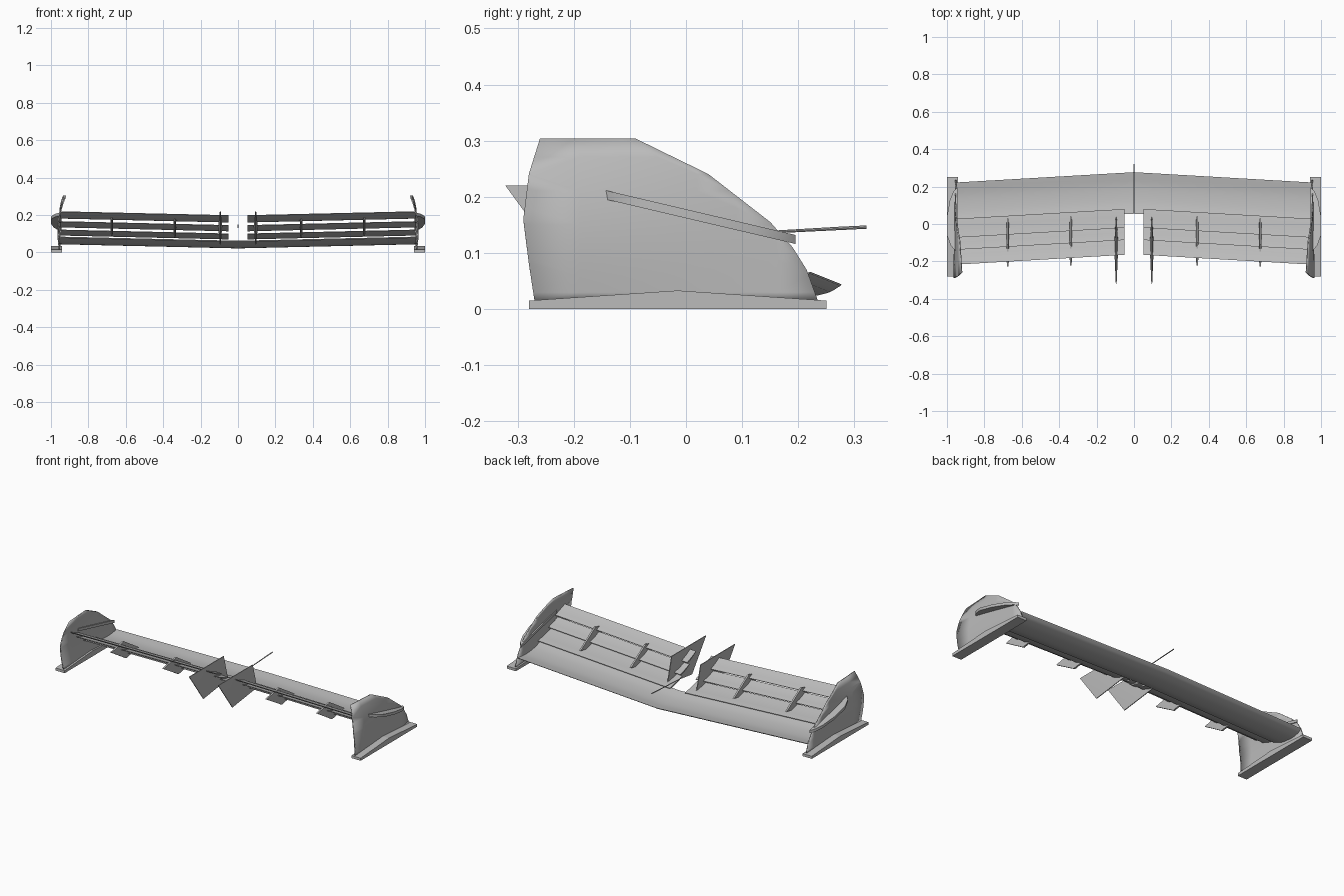
import bpy, bmesh, math
from mathutils import Vector

cube = bpy.data.objects.get("Cube")
if cube:
    bpy.data.objects.remove(cube, do_unlink=True)

grey = bpy.data.materials.new("light_grey")
grey.use_nodes = True
colour = (0.5, 0.5, 0.5, 1)
grey.diffuse_color = colour
grey.node_tree.nodes["Principled BSDF"].inputs["Base Color"].default_value = colour


def finish(name, bm, smooth=True):
    bmesh.ops.recalc_face_normals(bm, faces=bm.faces)
    mesh = bpy.data.meshes.new(name)
    bm.to_mesh(mesh)
    bm.free()
    mesh.materials.append(grey)
    ob = bpy.data.objects.new(name, mesh)
    bpy.context.collection.objects.link(ob)
    bpy.ops.object.select_all(action='DESELECT')
    ob.select_set(True)
    bpy.context.view_layer.objects.active = ob
    if smooth:
        bpy.ops.object.shade_smooth_by_angle(angle=math.radians(30))
    return ob


def loft(name, rings, smooth=True):
    """Skin equal-length closed rings and cap both ends."""
    bm = bmesh.new()
    rows = [[bm.verts.new(p) for p in ring] for ring in rings]
    n = len(rows[0])
    for a, b in zip(rows, rows[1:]):
        for i in range(n):
            j = (i + 1) % n
            bm.faces.new((a[i], a[j], b[j], b[i]))
    bm.faces.new(rows[0])
    bm.faces.new(rows[-1])
    return finish(name, bm, smooth)


def swept(profile, x):
    """Sections sweep back and rise towards the tips."""
    return [(x, y - 0.055 * abs(x) / 0.95, z + 0.022 * abs(x) / 0.95) for y, z in profile]


def curve(points, steps=5):
    """Smooth a short open profile with Catmull-Rom interpolation."""
    p = [Vector(q) for q in points]
    p = [2 * p[0] - p[1]] + p + [2 * p[-1] - p[-2]]
    out = []
    for a, b, c, d in zip(p, p[1:], p[2:], p[3:]):
        for k in range(steps):
            t = k / steps
            out.append(0.5 * (2 * b + (c - a) * t + (2 * a - 5 * b + 4 * c - d) * t ** 2
                              + (3 * b - a - 3 * c + d) * t ** 3))
    return [tuple(q) for q in out] + [tuple(points[-1])]


# Main plane: one cambered section across the full span
upper = curve([(0.277, 0.044), (0.2, 0.036), (0.12, 0.043), (0.055, 0.062)])
lower = curve([(0.055, 0.057), (0.12, 0.031), (0.2, 0.021), (0.25, 0.028), (0.275, 0.041)])
loft("main_plane", [swept(upper + lower, x) for x in (-0.95, 0, 0.95)])


def flap_section(le, te):
    """Thin cambered blade from leading to trailing edge."""
    (y0, z0), (y1, z1) = le, te
    top, bottom = [], []
    for i in range(7):
        t = i / 6
        y, z = y0 + (y1 - y0) * t, z0 + (z1 - z0) * t
        sag = 0.005 * math.sin(math.pi * t)
        half = 0.0015 + 0.004 * math.sqrt(t) * (1 - t) * 2
        top.append((y, z - sag + half))
        bottom.append((y, z - sag - half))
    return top + bottom[::-1]


flaps = {
    "lower_flap": ((0.083, 0.07), (-0.035, 0.098)),
    "middle_flap": ((-0.015, 0.113), (-0.1, 0.143)),
    "upper_flap": ((-0.08, 0.16), (-0.162, 0.196)),
}


def blade(name, x, outline, thick, taper=0.3):
    """Upright plate with a lens-like thickness, fat in the middle."""
    c = sum((Vector(p) for p in outline), Vector((0, 0))) / len(outline)
    bm = bmesh.new()
    mids = [bm.verts.new((x + s * thick / 2, c.x, c.y)) for s in (-1, 1)]
    rims = [[bm.verts.new((x + s * thick * taper / 2, y, z)) for y, z in outline] for s in (-1, 1)]
    n = len(outline)
    for i in range(n):
        j = (i + 1) % n
        for mid, rim in zip(mids, rims):
            bm.faces.new((mid, rim[i], rim[j]))
        bm.faces.new((rims[0][i], rims[0][j], rims[1][j], rims[1][i]))
    return finish(name, bm)


plate_outline = [(-0.27, 0.015), (0.235, 0.015), (0.215, 0.07), (0.19, 0.11), (0.15, 0.155),
                 (0.04, 0.24), (-0.09, 0.303), (-0.26, 0.303), (-0.28, 0.24), (-0.29, 0.16),
                 (-0.28, 0.08)]


def endplate(name, side):
    """Thin plate that bows outwards low down and leans in at the top."""
    bm = bmesh.new()
    bm.faces.new([bm.verts.new((0, y, z)) for y, z in plate_outline])
    for k in range(1, 10):
        bmesh.ops.bisect_plane(bm, geom=bm.verts[:] + bm.edges[:] + bm.faces[:],
                               plane_co=(0, 0, 0.03 * k), plane_no=(0, 0, 1))
    for k in range(6):
        bmesh.ops.bisect_plane(bm, geom=bm.verts[:] + bm.edges[:] + bm.faces[:],
                               plane_co=(0, 0.16 - 0.07 * k, 0), plane_no=(0, 1, 0))
    for v in bm.verts:
        t = (0.24 - v.co.y) / 0.52
        h = v.co.z / 0.3
        v.co.x = side * (0.953 + t * (0.012 * math.sin(math.pi * h) - 0.032 * h ** 3))
    ob = finish(name, bm)
    solid = ob.modifiers.new("thickness", 'SOLIDIFY')
    solid.thickness = 0.007
    solid.offset = 0
    return ob


for side, label in ((1, "left"), (-1, "right")):
    for name, (le, te) in flaps.items():
        section = flap_section(le, te)
        loft(f"{label}_{name}", [swept(section, side * x) for x in (0.05, 0.95)])

    # Inner vertical fin and slot brackets
    blade(f"{label}_inner_fin", side * 0.095,
          [(-0.322, 0.22), (0.0, 0.22), (0.04, 0.07), (-0.19, 0.04)], 0.022, 0.2)
    for i, x in enumerate((0.338, 0.675)):
        dy, dz = -0.01 * i, 0.008 * i
        blade(f"{label}_slot_bracket_{i + 1}", side * x,
              [(0.04 + dy, 0.1 + dz), (-0.1 + dy, 0.188 + dz), (-0.222 + dy / 2, 0.165 + dz),
               (-0.08 + dy, 0.08 + dz)], 0.016, 0.6)

    endplate(f"{label}_endplate", side)

    # Footplate with a shallow ridge
    foot = [(-0.28, 0), (0.25, 0), (0.25, 0.015), (-0.015, 0.033), (-0.28, 0.015)]
    loft(f"{label}_footplate", [[(side * x, y, z) for y, z in foot] for x in (0.94, 1.0)], False)

    # Sloping outer winglet with a rounded outer edge
    plan = [(0.945, 0.195), (0.965, 0.175), (0.985, 0.125), (1.0, 0.04), (1.0, -0.06),
            (0.98, -0.115), (0.955, -0.143), (0.945, -0.143)]
    loft(f"{label}_winglet",
         [[(side * x, y, 0.124 + (0.195 - y) * 0.235 + dz) for x, y in plan]
          for dz in (-0.008, 0.008)])

# Central probe pointing forwards
probe = []
for y, z, r in ((0.058, 0.132, 0.002), (0.27, 0.1435, 0.003), (0.322, 0.146, 0.003)):
    probe.append([(r * math.cos(a * math.pi / 4), y, z + r * math.sin(a * math.pi / 4))
                  for a in range(8)])
loft("probe", probe)
